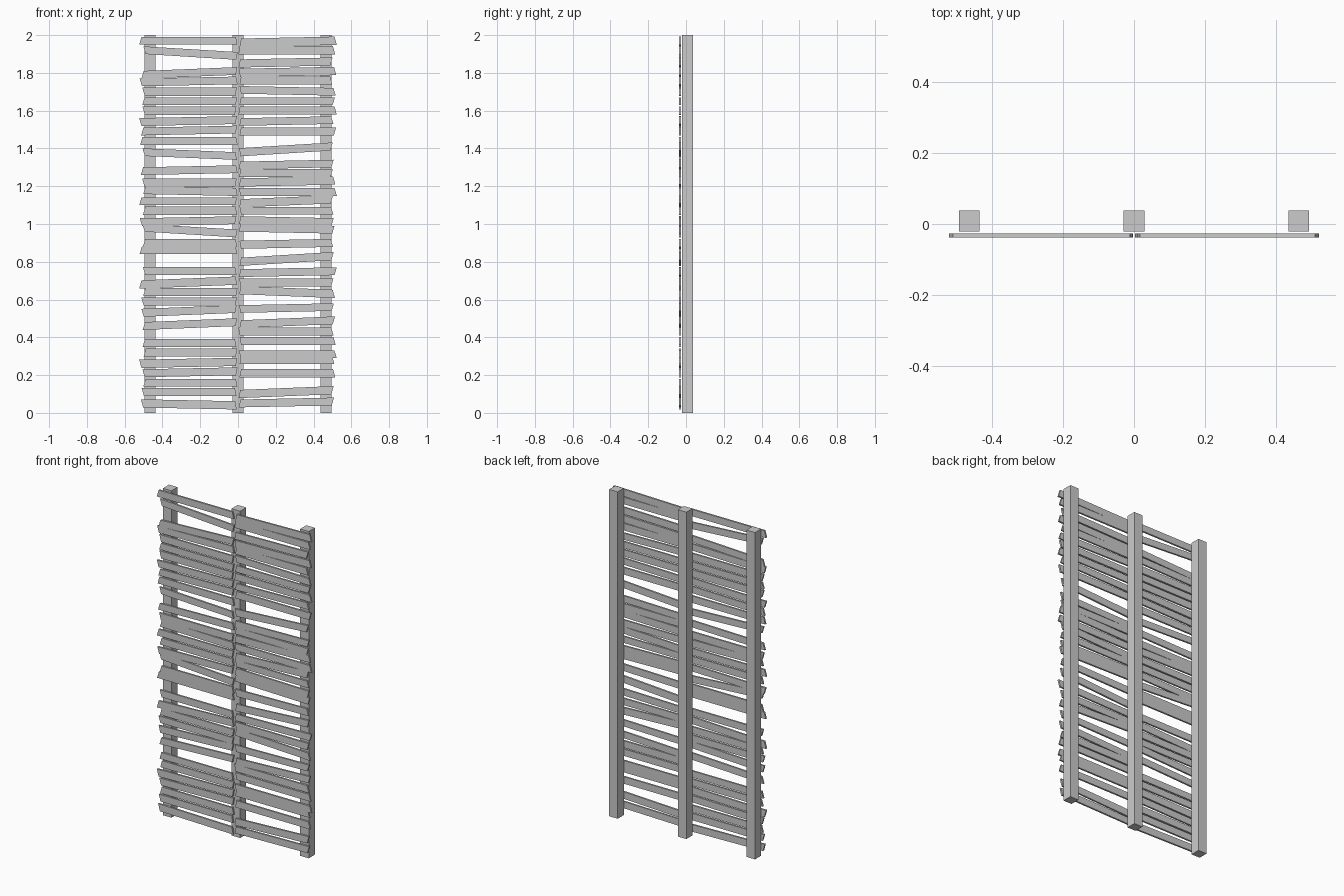
import bpy, bmesh, random

if "Cube" in bpy.data.objects:
    bpy.data.objects.remove(bpy.data.objects["Cube"])

random.seed(4)
Y_FRONT, Y_BACK = -0.038, -0.027      # lath thickness range


def prism(name, outline, y0, y1):
    """Extrude an x-z outline from y0 to y1."""
    bm = bmesh.new()
    face = bm.faces.new([bm.verts.new((x, y0, z)) for x, z in outline])
    ext = bmesh.ops.extrude_face_region(bm, geom=[face])
    moved = [v for v in ext["geom"] if isinstance(v, bmesh.types.BMVert)]
    bmesh.ops.translate(bm, verts=moved, vec=(0, y1 - y0, 0))
    bmesh.ops.recalc_face_normals(bm, faces=bm.faces)
    mesh = bpy.data.meshes.new(name)
    bm.to_mesh(mesh)
    bm.free()
    obj = bpy.data.objects.new(name, mesh)
    bpy.context.collection.objects.link(obj)
    return obj


# Three upright posts
for name, x in (("left_post", -0.465), ("centre_post", 0), ("right_post", 0.465)):
    w = 0.029
    prism(name, [(x - w, 0), (x + w, 0), (x + w, 2), (x - w, 2)], -0.021, 0.038)

# Lath heights in hundredths: (at the outer end, at the centre post)
left = [(197, 197), (192, 189), (179, 181), (175, 176), (170, 170), (165, 165),
        (160, 160), (154, 155), (149, 150), (144, 144), (138, 136), (128, 129),
        (122, 122), (118, 117), (112, 112), (107, 107), (101, 102), (98, 95),
        (90, 90), (86, 86), (75, 75), (68, 70), (64, 64), (59, 59), (53, 55),
        (46, 48), (37, 37), (32, 32), (26, 27), (21, 22), (16, 16), (11, 11), (5, 4)]
right = [(197, 196), (192, 192), (186, 185), (181, 180), (176, 176), (170, 171),
         (165, 165), (160, 160), (155, 154), (149, 149), (141, 138), (132, 131),
         (127, 127), (123, 122), (117, 117), (113, 111), (107, 107), (101, 102),
         (97, 98), (90, 89), (83, 80), (75, 74), (69, 69), (63, 65), (56, 55),
         (49, 47), (43, 43), (38, 38), (31, 31), (28, 28), (21, 21), (12, 10), (6, 5)]

# Uneven split laths with slightly skewed ends
for side, rows in ((-1, left), (1, right)):
    label = "left_lath" if side < 0 else "right_lath"
    for i, (zo, zi) in enumerate(rows):
        zo, zi = zo / 100, zi / 100
        # every seventh lath is pushed to the full width
        xo = 0.517 if i % 7 == 0 else random.uniform(0.493, 0.516)
        xi = random.uniform(0.006, 0.013)
        so, si = random.choice((-0.006, 0.006)), random.choice((-0.004, 0.004))
        h = random.uniform(0.020, 0.022)
        prism(label, [(side * (xo + so), zo + h), (side * (xi + si), zi + h),
                      (side * (xi - si), zi - h), (side * (xo - so), zo - h)],
              Y_FRONT, Y_BACK)
